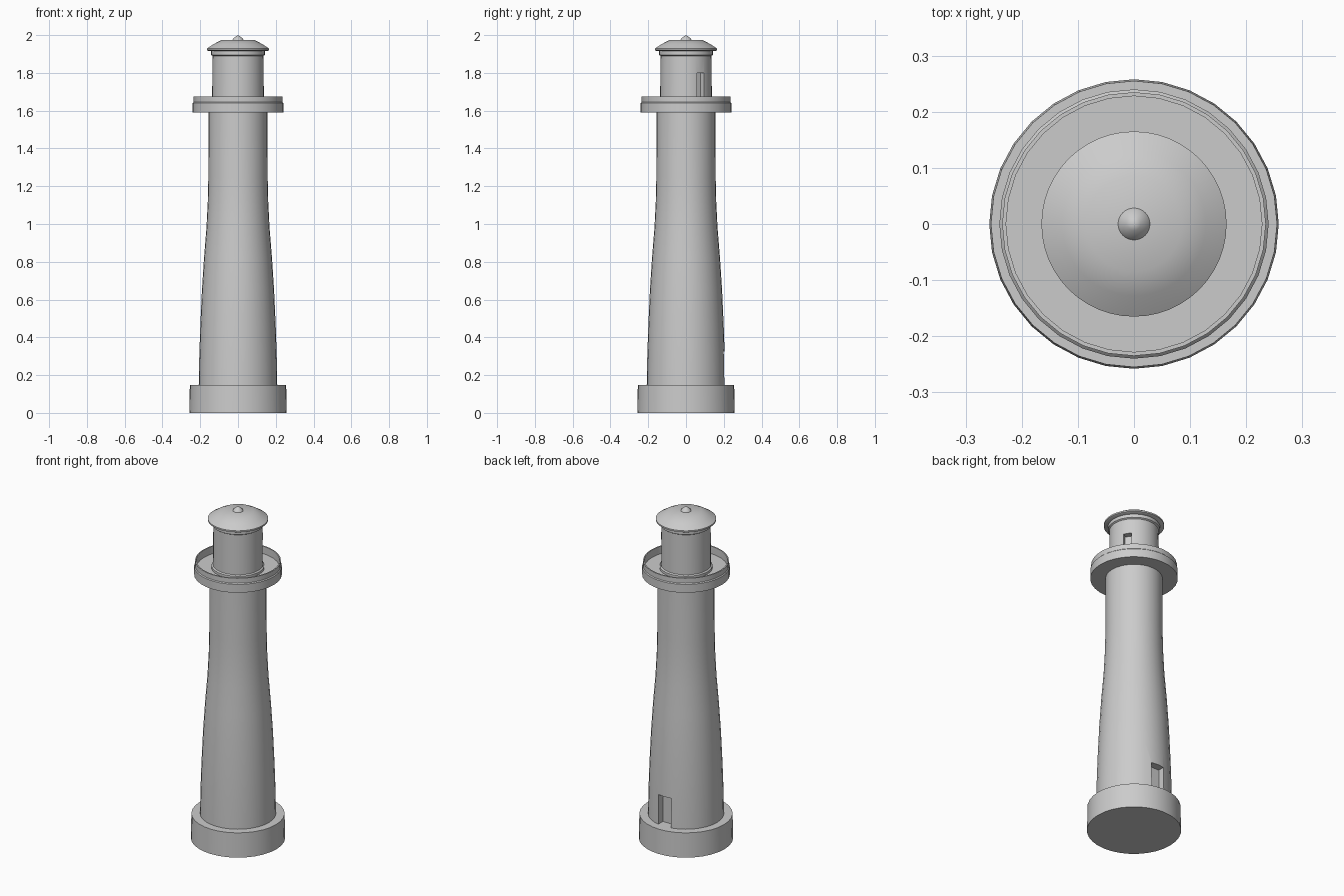
import bpy, bmesh, math
from mathutils import Matrix, Vector

default = bpy.data.objects.get("Cube")
if default:
    bpy.data.objects.remove(default, do_unlink=True)

grey = bpy.data.materials.new("light_grey")
grey.use_nodes = True
grey.diffuse_color = (0.6, 0.6, 0.6, 1)
grey.node_tree.nodes["Principled BSDF"].inputs["Base Color"].default_value = (0.6, 0.6, 0.6, 1)


def add_object(name, bm):
    bmesh.ops.recalc_face_normals(bm, faces=bm.faces)
    mesh = bpy.data.meshes.new(name)
    bm.to_mesh(mesh)
    bm.free()
    mesh.materials.append(grey)
    obj = bpy.data.objects.new(name, mesh)
    bpy.context.collection.objects.link(obj)
    return obj


def activate(obj):
    bpy.ops.object.select_all(action="DESELECT")
    obj.select_set(True)
    bpy.context.view_layer.objects.active = obj


def lathe(name, profile, sides=32):
    """Closed solid of revolution from (radius, height) points on the outside."""
    bm = bmesh.new()
    rings = []
    for r, z in profile:
        if r == 0:
            rings.append([bm.verts.new((0, 0, z))])
        else:
            rings.append([bm.verts.new((r * math.cos(a), r * math.sin(a), z))
                          for a in (math.tau * i / sides for i in range(sides))])
    for low, high in zip(rings, rings[1:]):
        for i in range(sides):
            j = (i + 1) % sides
            if len(high) == 1:
                bm.faces.new((low[i], low[j], high[0]))
            else:
                bm.faces.new((low[i], low[j], high[j], high[i]))
    for ring in (rings[0], rings[-1]):
        if len(ring) > 1:
            bm.faces.new(ring)
    return add_object(name, bm)


def cut_doorway(obj, angle, width, bottom, top, inner, outer):
    """Cut a box-shaped recess into the wall at the given angle from +x."""
    bm = bmesh.new()
    bmesh.ops.create_cube(bm, size=1)
    bmesh.ops.scale(bm, vec=(outer - inner, width, top - bottom), verts=bm.verts)
    bmesh.ops.translate(bm, vec=Vector(((inner + outer) / 2, 0, (bottom + top) / 2)), verts=bm.verts)
    bmesh.ops.rotate(bm, matrix=Matrix.Rotation(math.radians(angle), 3, "Z"), verts=bm.verts)
    cutter = add_object("doorway_cutter", bm)
    cutter.hide_render = True
    mod = obj.modifiers.new("doorway", "BOOLEAN")
    mod.operation = "DIFFERENCE"
    mod.solver = "EXACT"
    mod.object = cutter
    activate(obj)
    bpy.ops.object.modifier_apply(modifier=mod.name)
    bpy.data.objects.remove(cutter, do_unlink=True)


# Round plinth
base = lathe("base", [(0.258, 0), (0.255, 0.148)])

# Tapering shaft with a recessed entrance at the back
tower = lathe("tower", [(0.208, 0.14), (0.205, 0.3), (0.2, 0.45), (0.191, 0.65),
                        (0.18, 0.82), (0.167, 0.98), (0.16, 1.12), (0.157, 1.25), (0.156, 1.6)])
cut_doorway(tower, 90, 0.085, 0.148, 0.325, 0.16, 0.3)

# Gallery with a stepped parapet and sunken floor
gallery = lathe("gallery", [(0.24, 1.59), (0.24, 1.64), (0.235, 1.645), (0.235, 1.675),
                            (0.228, 1.675), (0.228, 1.63)])

# Lantern room with a small doorway to the gallery
lantern = lathe("lantern_room", [(0.145, 1.625), (0.145, 1.645), (0.137, 1.65),
                                 (0.135, 1.89), (0.143, 1.895), (0.143, 1.92)])
cut_doorway(lantern, 35, 0.046, 1.632, 1.8, 0.1, 0.2)

# Domed cap and finial
roof = lathe("roof", [(0.155, 1.915), (0.165, 1.92), (0.165, 1.929), (0.128, 1.953),
                      (0.085, 1.975)], 48)
finial = lathe("finial", [(0.03, 1.972), (0.025, 1.982), (0.012, 1.993), (0, 2.0)], 24)

# Smooth curved walls, crisp rims
for part in (base, tower, gallery, lantern, roof, finial):
    activate(part)
    bpy.ops.object.shade_smooth_by_angle(angle=math.radians(32))
